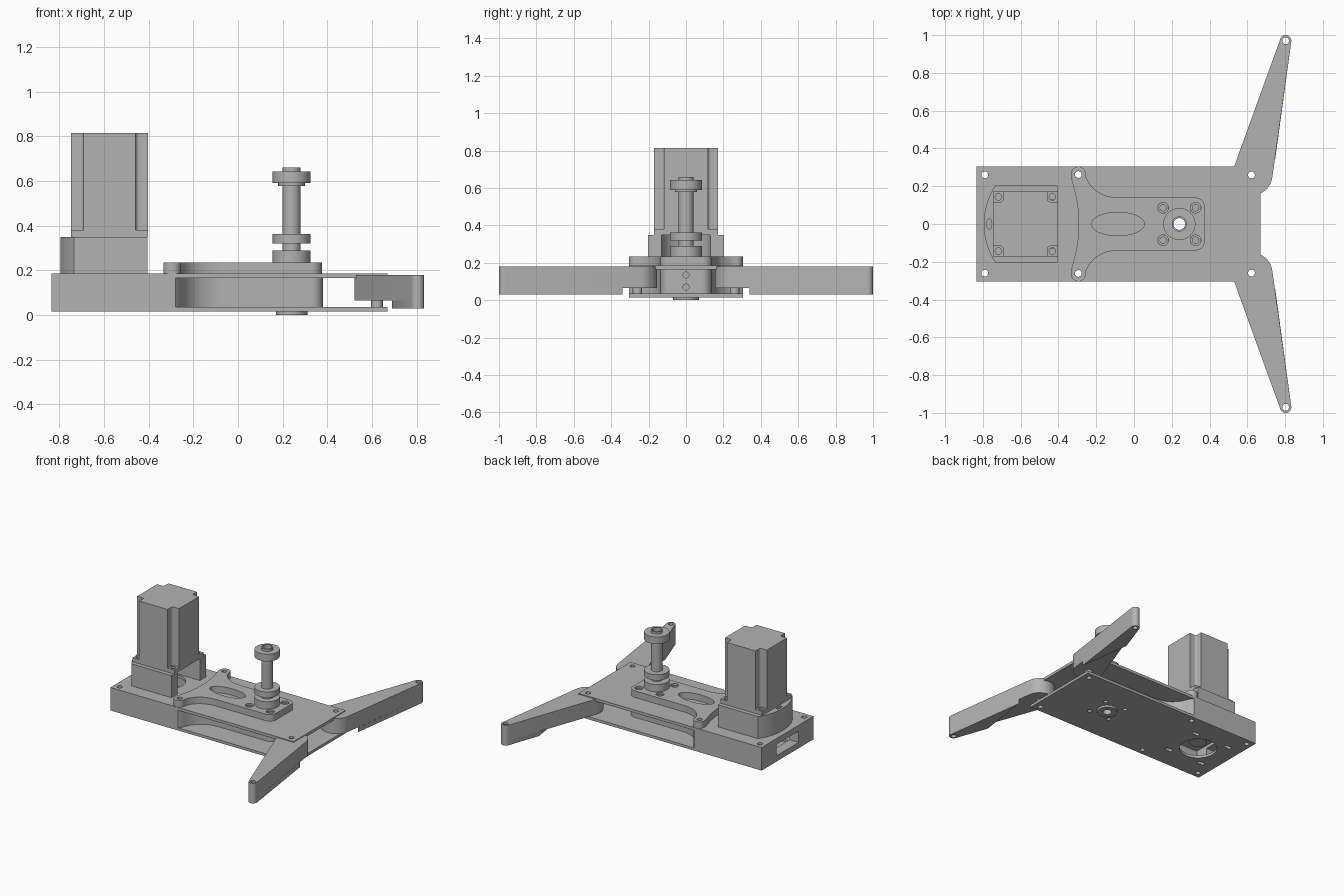
import bpy, bmesh
from math import sin, cos, pi, radians, atan2, acos, hypot
from mathutils import Vector

if "Cube" in bpy.data.objects:
    bpy.data.objects.remove(bpy.data.objects["Cube"])

grey = bpy.data.materials.new("machined grey")
grey.use_nodes = True
grey.diffuse_color = (0.45, 0.45, 0.45, 1)
grey.node_tree.nodes["Principled BSDF"].inputs["Base Color"].default_value = (0.45, 0.45, 0.45, 1)


# outline helpers
def arc(cx, cy, r, a0, a1, n=12):
    angles = [radians(a0 + (a1 - a0) * i / n) for i in range(n + 1)]
    return [(cx + r * cos(a), cy + r * sin(a)) for a in angles]


def circle(cx, cy, r, n=32):
    return arc(cx, cy, r, 0, 360, n)[:-1]


def rect(x0, x1, y0, y1):
    return [(x0, y0), (x1, y0), (x1, y1), (x0, y1)]


def slot(cx, cy, half, r):
    return arc(cx + half, cy, r, -90, 90) + arc(cx - half, cy, r, 90, 270)


def bend(a, b, c, n=14):
    a, b, c = Vector(a), Vector(b), Vector(c)
    ts = [i / n for i in range(n + 1)]
    return [tuple(a * (1 - t) ** 2 + b * 2 * t * (1 - t) + c * t * t) for t in ts]


def mirrored(half):
    return half + [(x, -y) for x, y in reversed(half) if abs(y) > 1e-6]


def finish(name, bm):
    bmesh.ops.remove_doubles(bm, verts=bm.verts, dist=1e-5)
    bmesh.ops.recalc_face_normals(bm, faces=bm.faces)
    mesh = bpy.data.meshes.new(name)
    bm.to_mesh(mesh)
    bm.free()
    mesh.materials.append(grey)
    ob = bpy.data.objects.new(name, mesh)
    bpy.context.collection.objects.link(ob)
    return ob


def prism(name, z0, z1, *outlines):
    """First outline is the border, the others are holes."""
    curve = bpy.data.curves.new(name + " profile", "CURVE")
    curve.dimensions = "2D"
    curve.fill_mode = "BOTH"
    curve.extrude = (z1 - z0) / 2
    for pts in outlines:
        sp = curve.splines.new("POLY")
        sp.points.add(len(pts) - 1)
        for p, (x, y) in zip(sp.points, pts):
            p.co = (x, y, 0, 1)
        sp.use_cyclic_u = True
    tmp = bpy.data.objects.new(name + " profile", curve)
    bpy.context.collection.objects.link(tmp)
    dg = bpy.context.evaluated_depsgraph_get()
    mesh = bpy.data.meshes.new_from_object(tmp.evaluated_get(dg))
    bm = bmesh.new()
    bm.from_mesh(mesh)
    bmesh.ops.translate(bm, verts=bm.verts, vec=(0, 0, (z0 + z1) / 2))
    bpy.data.objects.remove(tmp)
    bpy.data.meshes.remove(mesh)
    return finish(name, bm)


def lathe(name, cx, cy, profile, n=48):
    """Revolve a closed (radius, z) profile about a vertical axis."""
    bm = bmesh.new()
    vs = [bm.verts.new((cx + r, cy, z)) for r, z in profile]
    edges = [bm.edges.new((vs[i - 1], vs[i])) for i in range(len(vs))]
    bmesh.ops.spin(bm, geom=vs + edges, cent=(cx, cy, 0), axis=(0, 0, 1),
                   angle=2 * pi, steps=n, use_merge=True)
    return finish(name, bm)


def cut(ob, cutter):
    mod = ob.modifiers.new("cut", "BOOLEAN")
    mod.operation = "DIFFERENCE"
    mod.solver = "EXACT"
    mod.object = cutter
    dg = bpy.context.evaluated_depsgraph_get()
    mesh = bpy.data.meshes.new_from_object(ob.evaluated_get(dg))
    ob.modifiers.clear()
    ob.data = mesh
    bpy.data.objects.remove(cutter)


def rod_x(name, x0, x1, y, z, r):
    """Horizontal cylinder along x, used as a drill."""
    ob = prism(name, x0, x1, circle(0, 0, r))
    for v in ob.data.vertices:
        a, b, c = v.co
        v.co = (c, y + a, z + b)
    return ob


SX = 0.24                      # spindle axis
MX = -0.575                    # motor axis
sides = (-1, 1)
corner_holes = [circle(x, s * 0.26, 0.018) for x in (-0.79, 0.622) for s in sides]
ear_holes = [circle(-0.295, s * 0.262, 0.018) for s in sides]
bolt_spots = [(SX + i * 0.086, j * 0.086) for i in sides for j in sides]
bolt_holes = [circle(x, y, 0.015) for x, y in bolt_spots]

# bottom and top plates
plate = rect(-0.835, 0.67, -0.305, 0.305)
motor_slots = [slot(MX + i * 0.143, j * 0.143, 0.014, 0.014) for i in sides for j in sides]
prism("bottom_plate", 0.015, 0.035, plate, circle(SX, 0, 0.045), circle(MX, 0, 0.13),
      *motor_slots, *corner_holes, *ear_holes, *bolt_holes)
prism("top_plate", 0.165, 0.186, plate, circle(SX, 0, 0.06), circle(MX, 0, 0.12),
      *corner_holes, *ear_holes)

# hollow body with a flared neck
neck = bend((-0.262, 0.285), (-0.215, 0.135), (-0.06, 0.135)) + arc(0.33, 0.085, 0.05, 90, 0)
body = prism("body", 0.035, 0.165,
             mirrored([(-0.835, 0.305), (-0.28, 0.305)] + neck),
             rect(-0.76, -0.36, -0.235, 0.235), circle(SX, 0, 0.06),
             *corner_holes[:2], *ear_holes)
cut(body, prism("cable_slot", 0.058, 0.142, rect(-0.9, -0.7, -0.13, 0.13)))
for z in (0.07, 0.135):
    cut(body, rod_x("screw_hole", 0.34, 0.42, 0, z, 0.016))

# raised cover plate with ears
edge = [(-0.293 - 0.04 * (i / 10) ** 2, 0.024 * i) for i in range(11)]
cover = (edge + arc(-0.295, 0.264, 0.04, 170, 10)
         + bend((-0.256, 0.255), (-0.215, 0.14), (-0.07, 0.14)) + arc(0.325, 0.09, 0.05, 90, 0))
oval = [(-0.085 + 0.14 * x, 0.062 * y) for x, y in circle(0, 0, 1, 40)]
prism("cover_plate", 0.186, 0.235, mirrored(cover), oval, circle(SX, 0, 0.06),
      *ear_holes, *[circle(x, y, 0.028) for x, y in bolt_spots])
for x, y in bolt_spots:
    lathe("bolt_bushing", x, y, [(0.017, 0.18), (0.028, 0.18), (0.028, 0.222), (0.017, 0.222)], 24)

# spindle: stacked collars on a bored shaft
steps = [(0.07, 0.0, 0.015), (0.045, 0.015, 0.235), (0.085, 0.235, 0.29), (0.04, 0.29, 0.32),
         (0.085, 0.32, 0.363), (0.04, 0.363, 0.578), (0.06, 0.578, 0.59),
         (0.085, 0.59, 0.643), (0.04, 0.643, 0.66)]
outer = [(r, z) for r, z0, z1 in steps for z in (z0, z1)]
lathe("spindle", SX, 0, outer + [(0.031, 0.66), (0.031, 0.0)])

# motor mount: U-shaped wall, open toward +x
mount_half = bend((-0.795, 0), (-0.795, 0.11), (-0.735, 0.203)) + [(-0.405, 0.203)]
mount_inner = [(-0.405, 0.13)] + arc(MX, 0, 0.13, 90, 180)
ring = mount_half + mount_inner[:-1]
u_wall = ring + [(MX - 0.13, 0)] + [(x, -y) for x, y in reversed(ring) if abs(y) > 1e-6]
mount = prism("motor_mount", 0.186, 0.35, u_wall)
drill = prism("cable_hole", 0.3, 0.4, [(-0.766 + 0.013 * x, 0.028 * y) for x, y in circle(0, 0, 1)])
cut(mount, drill)

# motor: square flange and a body with notched corners
mounts = [(MX + i * 0.143, j * 0.143) for i in sides for j in sides]
prism("motor_flange", 0.35, 0.38, rect(-0.747, -0.403, -0.172, 0.172),
      *[circle(x, y, 0.017) for x, y in mounts])
w, n = 0.172, 0.117


def notch(sx, sy):
    pts = [(w, n)] + arc(n + 0.016, n + 0.016, 0.016, 270, 180, 6) + [(n, w)]
    pts = pts if sx * sy > 0 else pts[::-1]
    return [(MX + sx * x, sy * y) for x, y in pts]


prism("motor_body", 0.38, 0.815, notch(1, 1) + notch(-1, 1) + notch(-1, -1) + notch(1, -1))
lathe("motor_pulley", MX, 0, [(0, 0.06), (0.06, 0.06), (0.06, 0.15), (0.025, 0.15),
                              (0.025, 0.33), (0.06, 0.33), (0.06, 0.35), (0, 0.35)], 32)

# swinging legs: hull of a pivot circle and a tip circle
PX, PY, PR = 0.627, 0.26, 0.106
TX, TY, TR = 0.803, 0.97, 0.03
heading = atan2(TY - PY, TX - PX) * 180 / pi
spread = acos((PR - TR) / hypot(TX - PX, TY - PY)) * 180 / pi
tip = arc(TX, TY, TR, heading - spread, heading + spread, 16)
root = arc(PX, PY, PR, heading + spread, heading - spread + 360, 32)
for s, side in zip(sides, ("right", "left")):
    def flip(pts):
        return [(x, s * y) for x, y in pts]
    tip_hole = flip(circle(TX, TY, 0.018, 24))
    pivot_hole = flip(circle(PX - 0.005, PY, 0.018, 24))
    prism(side + "_leg", 0.065, 0.18, flip(tip + root), tip_hole, pivot_hole)
    prism(side + "_leg_lower", 0.03, 0.065, flip(tip + [(0.69, 0.74), (0.747, 0.34)]), tip_hole)
    lathe(side + "_pivot_spacer", PX - 0.005, s * PY,
          [(0.018, 0.035), (0.026, 0.035), (0.026, 0.065), (0.018, 0.065)], 24)

# smooth round walls, keep hard edges
bpy.ops.object.select_all(action="DESELECT")
for ob in bpy.context.collection.objects:
    if ob.type == "MESH" and ob.data.materials and ob.data.materials[0] == grey:
        ob.select_set(True)
        bpy.context.view_layer.objects.active = ob
bpy.ops.object.shade_smooth_by_angle(angle=radians(30))
